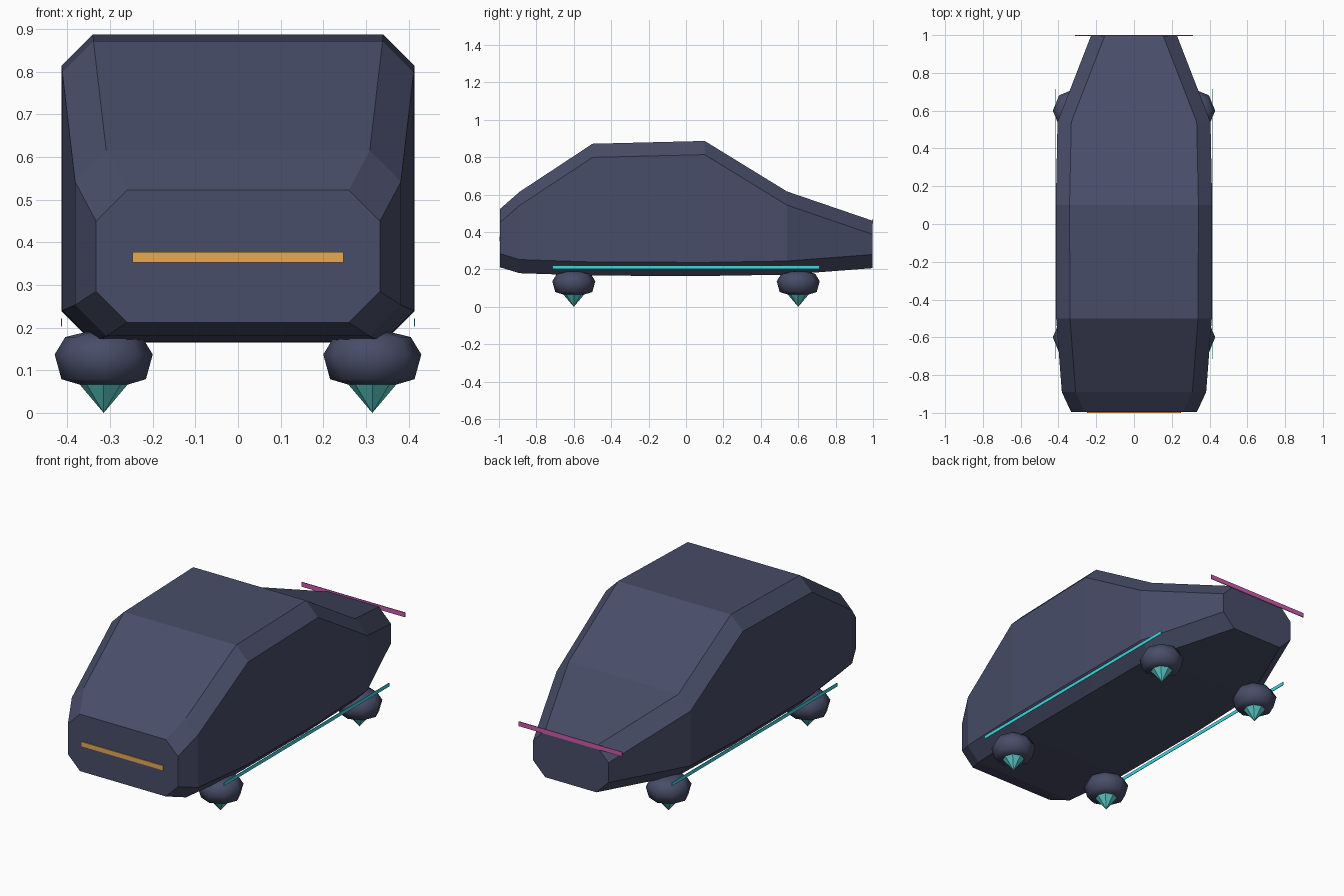
import bpy, bmesh, math

if "Cube" in bpy.data.objects:
    bpy.data.objects.remove(bpy.data.objects["Cube"])


def material(name, rgb):
    m = bpy.data.materials.new(name)
    m.diffuse_color = (*rgb, 1)
    m.use_nodes = True
    m.node_tree.nodes["Principled BSDF"].inputs["Base Color"].default_value = m.diffuse_color
    return m


SLATE = material("slate blue", (0.065, 0.074, 0.138))
AMBER = material("amber light", (0.85, 0.42, 0.10))
CYAN = material("cyan light", (0.045, 0.68, 0.78))
TEAL = material("teal glow", (0.11, 0.64, 0.61))
PINK = material("magenta light", (0.60, 0.10, 0.42))


def make(name, bm, mat, smooth=False):
    bmesh.ops.recalc_face_normals(bm, faces=bm.faces)
    me = bpy.data.meshes.new(name)
    bm.to_mesh(me)
    bm.free()
    me.materials.append(mat)
    for p in me.polygons:
        p.use_smooth = smooth
    ob = bpy.data.objects.new(name, me)
    bpy.context.collection.objects.link(ob)
    return ob


def loft(name, rings, mat, smooth=False):
    """Skin a list of equal-length point rings and cap both ends."""
    bm = bmesh.new()
    rows = [[bm.verts.new(p) for p in r] for r in rings]
    n = len(rows[0])
    for a, b in zip(rows, rows[1:]):
        for i in range(n):
            j = (i + 1) % n
            bm.faces.new((a[i], a[j], b[j], b[i]))
    bm.faces.new(rows[0])
    bm.faces.new(rows[-1])
    return make(name, bm, mat, smooth)


def box(name, centre, size, mat):
    bm = bmesh.new()
    bmesh.ops.create_cube(bm, size=1)
    for v in bm.verts:
        v.co = [c + k * s for c, k, s in zip(centre, v.co, size)]
    return make(name, bm, mat)


def circle(x, y, r, z, n=8):
    return [(x + r * math.cos(math.tau * i / n), y + r * math.sin(math.tau * i / n), z)
            for i in range(n)]


# Body: chamfered rectangles lofted from nose to tail (y, half width, bottom, top)
C = 0.073
STATIONS = [(-0.995, 0.333, 0.212, 0.523), (-0.89, 0.382, 0.18, 0.615),
            (-0.5, 0.412, 0.167, 0.872), (0.1, 0.414, 0.165, 0.887),
            (0.54, 0.405, 0.172, 0.617), (0.996, 0.228, 0.207, 0.461)]


def section(y, w, lo, hi):
    right = [(w - C, lo), (w, lo + C), (w, hi - C), (w - C, hi)]
    return [(x, y, z) for x, z in right + [(-x, z) for x, z in reversed(right)]]


loft("body", [section(*s) for s in STATIONS], SLATE)

# Light strips: nose, tail and both sills
box("front_light", (0, -0.998, 0.365), (0.495, 0.004, 0.025), AMBER)
box("rear_light", (0, 0.998, 0.458), (0.625, 0.004, 0.025), PINK)
for sx, side in ((-1, "left"), (1, "right")):
    box(f"{side}_sill_light", (sx * 0.414, 0, 0.212), (0.003, 1.43, 0.019), CYAN)

# Hover pods with glowing cone tips underneath
POD = [(0.04, 0.19), (0.09, 0.178), (0.115, 0.137), (0.099, 0.079), (0.055, 0.066), (0.01, 0.064)]
for sx, side in ((-1, "left"), (1, "right")):
    for sy, end in ((-1, "front"), (1, "rear")):
        x, y = sx * 0.315, sy * 0.6
        loft(f"{end}_{side}_pod", [circle(x, y, r, z) for r, z in POD], SLATE, True)
        bm = bmesh.new()
        ring = [bm.verts.new(p) for p in circle(x, y, 0.06, 0.071)]
        tip = bm.verts.new((x, y, 0))
        bm.faces.new(ring)
        for i in range(8):
            bm.faces.new((ring[i], ring[(i + 1) % 8], tip))
        make(f"{end}_{side}_thruster", bm, TEAL)
